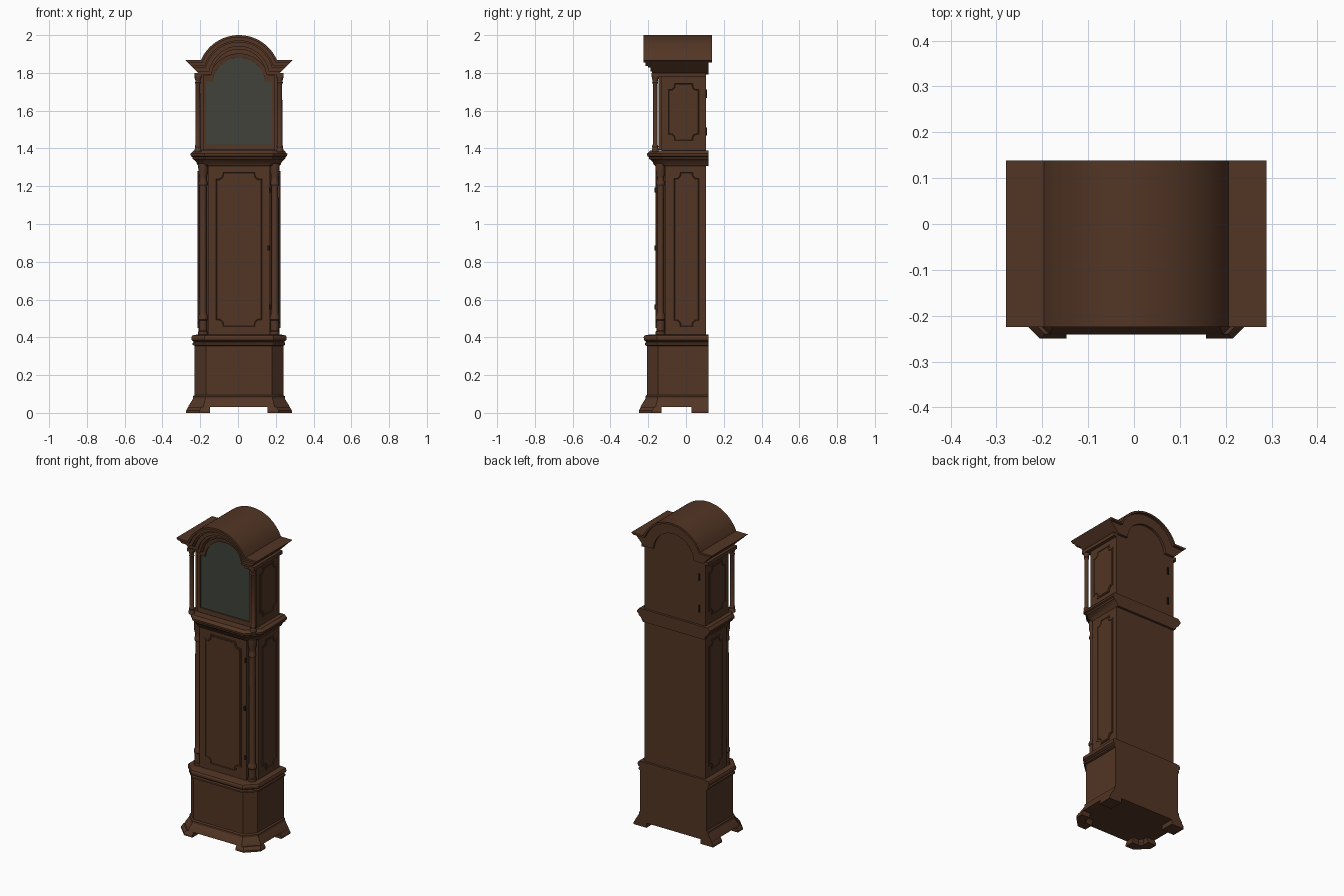
import bpy, bmesh, math
from mathutils import Vector

if "Cube" in bpy.data.objects:
    bpy.data.objects.remove(bpy.data.objects["Cube"])

CX = 0.005          # centre line of the case
BACK = 0.12


def material(name, rgb):
    m = bpy.data.materials.new(name)
    m.use_nodes = True
    m.diffuse_color = (*rgb, 1)
    m.node_tree.nodes["Principled BSDF"].inputs["Base Color"].default_value = (*rgb, 1)
    return m


WOOD = material("brown wood", (0.085, 0.036, 0.018))
GLASS = material("dark glass", (0.05, 0.054, 0.042))
IRON = material("dark iron", (0.012, 0.01, 0.008))


def loft(name, rings, mat=WOOD, caps=True, smooth=True):
    """Skin a list of rings holding equal numbers of points."""
    bm = bmesh.new()
    loops = [[bm.verts.new((p[0] + CX, p[1], p[2])) for p in r] for r in rings]
    n = len(loops[0])
    for a, b in zip(loops, loops[1:]):
        for i in range(n):
            j = (i + 1) % n
            bm.faces.new((a[i], a[j], b[j], b[i]))
    if caps:
        bm.faces.new(loops[0][::-1])
        bm.faces.new(loops[-1])
    bmesh.ops.recalc_face_normals(bm, faces=bm.faces)
    me = bpy.data.meshes.new(name)
    bm.to_mesh(me)
    bm.free()
    me.materials.append(mat)
    ob = bpy.data.objects.new(name, me)
    bpy.context.collection.objects.link(ob)
    if smooth:
        bpy.ops.object.select_all(action="DESELECT")
        ob.select_set(True)
        bpy.context.view_layer.objects.active = ob
        bpy.ops.object.shade_smooth_by_angle(angle=math.radians(30))
    return ob


def slab(name, pts, y0, y1, mat=WOOD):
    """Front-view outline given depth along y."""
    return loft(name, [[(x, y, z) for x, z in pts] for y in (y0, y1)], mat)


def box(name, lo, hi, mat=WOOD):
    ring = [(lo[0], lo[1]), (hi[0], lo[1]), (hi[0], hi[1]), (lo[0], hi[1])]
    return loft(name, [[(x, y, z) for x, y in ring] for z in (lo[2], hi[2])], mat, smooth=False)


def plan(half, front, cut, o, z):
    """Case plan with cut front corners, grown by o on the front and sides."""
    w, f, c = half + o, front - o, cut + o * 0.6
    return [(-w, BACK, z), (-w, f + c, z), (-w + c, f, z),
            (w - c, f, z), (w, f + c, z), (w, BACK, z)]


def moulding(name, half, front, cut, profile):
    return loft(name, [plan(half, front, cut, o, z) for o, z in profile])


def turned(name, x, y, profile, n=20):
    rings = [[(x + r * math.cos(2 * math.pi * i / n), y + r * math.sin(2 * math.pi * i / n), z)
              for i in range(n)] for r, z in profile]
    return loft(name, rings)


def arched(half, z0, shoulder, r, cz, n=28):
    """Upright outline with square shoulders and a round head."""
    a0 = math.asin((shoulder - cz) / r)
    arc = [a0 + (math.pi - 2 * a0) * i / n for i in range(n + 1)]
    return [(-half, z0), (half, z0), (half, shoulder)] + \
           [(r * math.cos(a), cz + r * math.sin(a)) for a in arc] + [(-half, shoulder)]


def scooped(u0, u1, v0, v1, r, n=6):
    """Rectangle with hollow rounded corners and small fillets."""
    e = 0.008
    pts = []
    for u, v, a in ((u0, v0, 90), (u1, v0, 180), (u1, v1, 270), (u0, v1, 360)):
        su, sv = (1 if u == u0 else -1), (1 if v == v0 else -1)
        arc = [(u + su * e + r * math.cos(math.radians(a - 90 * i / n)),
                v + sv * e + r * math.sin(math.radians(a - 90 * i / n))) for i in range(n + 1)]
        first = (u, arc[0][1]) if abs(arc[0][0] - u) < e * 1.5 else (arc[0][0], v)
        last = (u, arc[-1][1]) if abs(arc[-1][0] - u) < e * 1.5 else (arc[-1][0], v)
        pts += [first] + arc + [last]
    return pts


def panel(name, u0, u1, v0, v1, r, place):
    """Raised panel: a low rim and a field inside it; place maps (u, v, height)."""
    rings = []
    for inset, h in ((0, -0.002), (0, 0.004), (0.007, 0.004), (0.009, 0.001), (0.011, 0.003)):
        rings.append([place(u, v, h) for u, v in
                      scooped(u0 + inset, u1 - inset, v0 + inset, v1 - inset, r)])
    return loft(name, rings, smooth=False)


# Base: box, flared skirt and top moulding
moulding("base_box", 0.235, -0.207, 0.06, [(0, 0.06), (0, 0.37)])
moulding("base_skirt", 0.235, -0.207, 0.06,
         [(0.034, 0.03), (0.03, 0.04), (0.017, 0.06), (0.008, 0.075), (0.008, 0.088), (0, 0.094)])
moulding("base_top_moulding", 0.235, -0.207, 0.06,
         [(0, 0.355), (0.01, 0.36), (0.01, 0.37), (0.004, 0.376), (0.016, 0.386),
          (0.017, 0.4), (0.012, 0.41), (-0.01, 0.414)])

# Bracket feet
for s, side in ((1, "left"), (-1, "right")):
    rings = []
    for o, z in ((0.045, 0), (0.045, 0.012), (0.035, 0.03)):
        w, f, c = 0.235 + o, -0.205 - o, 0.07
        t = 0.06
        pts = [(0.152, f), (w - c, f), (w, f + c), (w, -0.13), (w - t, -0.13),
               (w - t, f + c + 0.01), (w - c - 0.01, f + t), (0.152, f + t)]
        rings.append([(s * x, y, z) for x, y in pts])
    loft(f"front_{side}_foot", rings, smooth=False)
    rings = [[(s * x, y, z) for x, y in ((0.19, 0.03), (w, 0.03), (w, BACK), (0.19, BACK))]
             for w, z in ((0.28, 0), (0.28, 0.012), (0.27, 0.03))]
    loft(f"back_{side}_foot", rings, smooth=False)

# Trunk with notched front corners
trunk = [(-0.215, 0.105), (-0.215, -0.11), (-0.18, -0.11), (-0.165, -0.125), (-0.165, -0.157)]
trunk += [(-x, y) for x, y in trunk[::-1]]
loft("trunk", [[(x, y, z) for x, y in trunk] for z in (0.4, 1.33)], smooth=False)
panel("trunk_door_panel", -0.128, 0.128, 0.45, 1.28, 0.028, lambda u, v, h: (u, -0.157 - h, v))

column = [(0.026, 0.405), (0.026, 0.43), (0.022, 0.435), (0.022, 0.49), (0.026, 0.495),
          (0.026, 0.51), (0.021, 0.52), (0.019, 0.53), (0.018, 1.2), (0.023, 1.208),
          (0.023, 1.222), (0.019, 1.23), (0.019, 1.25), (0.025, 1.275), (0.026, 1.32)]
hood_column = [(0.018, 1.38), (0.018, 1.395), (0.015, 1.402), (0.017, 1.412), (0.013, 1.42),
               (0.012, 1.74), (0.016, 1.748), (0.013, 1.756), (0.018, 1.775), (0.018, 1.795)]
for s, side in ((1, "left"), (-1, "right")):
    turned(f"trunk_{side}_column", s * 0.19, -0.135, column)
    turned(f"hood_{side}_column", s * 0.217, -0.163, hood_column)
    panel(f"trunk_{side}_panel", -0.07, 0.075, 0.45, 1.28, 0.024,
          lambda u, v, h: (s * (0.215 + h), u, v))
    panel(f"hood_{side}_panel", -0.1, 0.075, 1.435, 1.75, 0.024,
          lambda u, v, h: (s * (0.215 + h), u, v))

# Waist moulding carrying the hood
moulding("waist_moulding", 0.215, -0.165, 0.05,
         [(0, 1.308), (0.006, 1.315), (0.012, 1.33), (0.03, 1.345), (0.032, 1.355),
          (0.04, 1.36), (0.041, 1.372), (0.034, 1.378), (0.026, 1.388)])

# Hood body, glazed door and architrave over the columns
slab("hood_body", arched(0.215, 1.38, 1.82, 0.18, 1.781), -0.13, 0.105)
outer, inner = arched(0.19, 1.392, 1.785, 0.163, 1.74), arched(0.174, 1.42, 1.755, 0.14, 1.74)
loft("hood_door_frame", [[(x, y, z) for x, z in pts] for pts, y in
                         ((outer, -0.128), (outer, -0.145), (inner, -0.142), (inner, -0.128))],
     caps=False)
slab("door_glass", inner, -0.134, -0.129, GLASS)
for s, side in ((1, "left"), (-1, "right")):
    xs = sorted((s * 0.195, s * 0.236))
    box(f"{side}_architrave", (xs[0], -0.182, 1.778), (xs[1], 0.105, 1.80))


def cornice(o, n=32):
    """Line of the arched cornice, moved inward by o."""
    r, cz, zt = 0.219 - o, 1.781, 1.867 - o
    a0 = math.asin((zt - cz) / r)
    arc = [math.pi - a0 - (math.pi - 2 * a0) * i / n for i in range(n + 1)]
    return [(o - 0.284, zt)] + [(r * math.cos(a), cz + r * math.sin(a)) for a in arc] + [(0.284 - o, zt)]


# Arched roof and cornice, stepping back below
for name, a, b, front, back in (("roof", 0, 0.012, -0.225, 0.138),
                                ("cornice_cove", 0.012, 0.03, -0.214, BACK),
                                ("cornice_bead", 0.03, 0.038, -0.2, BACK),
                                ("cornice_frieze", 0.038, 0.06, -0.188, BACK),
                                ("cornice_lower_bead", 0.06, 0.075, -0.18, BACK)):
    slab(name, cornice(a) + cornice(b)[::-1], front, back)

# Hinges and lock
for z in (0.56, 1.18):
    box("trunk_door_hinge", (0.158, -0.166, z - 0.013), (0.166, -0.155, z + 0.013), IRON)
box("trunk_door_lock", (0.15, -0.166, 0.86), (0.162, -0.155, 0.885), IRON)
for z in (1.49, 1.69):
    box("hood_back_hinge", (-0.178, 0.1, z - 0.022), (-0.168, 0.111, z + 0.022), IRON)
